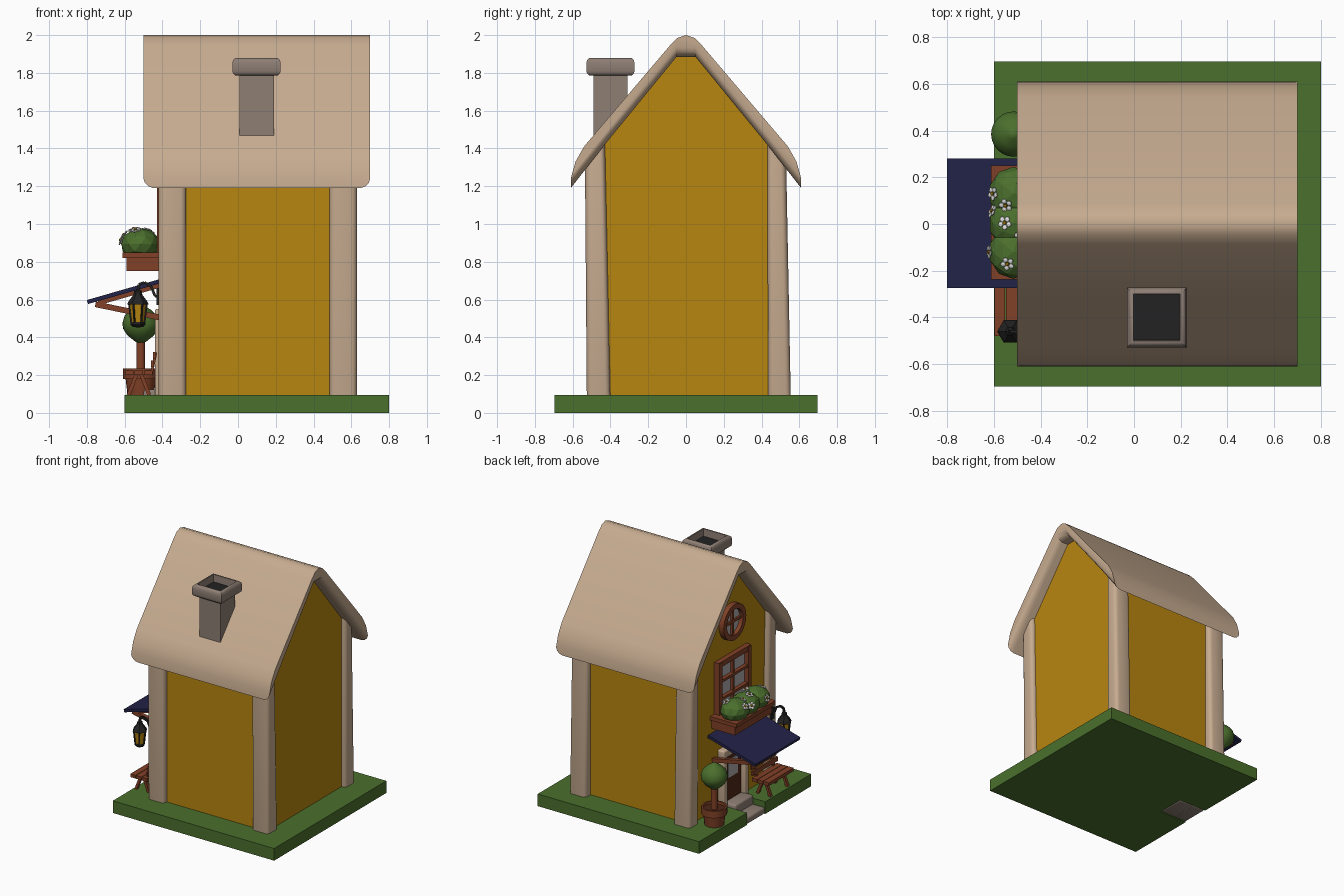
import bpy, bmesh, math
from mathutils import Vector, Matrix

if "Cube" in bpy.data.objects:
    bpy.data.objects.remove(bpy.data.objects["Cube"])


def colour(name, r, g, b):
    m = bpy.data.materials.new(name)
    m.use_nodes = True
    m.diffuse_color = (r, g, b, 1)
    bsdf = m.node_tree.nodes["Principled BSDF"]
    bsdf.inputs["Base Color"].default_value = (r, g, b, 1)
    bsdf.inputs["Roughness"].default_value = 0.8
    return m


plaster = colour("beige plaster", .57, .41, .28)
ochre = colour("ochre yellow", .48, .24, .005)
green = colour("leaf green", .07, .16, .026)
navy = colour("navy cloth", .016, .016, .065)
wood = colour("red brown wood", .22, .052, .02)
dark_wood = colour("dark brown", .08, .02, .009)
stone = colour("grey stone", .27, .21, .175)
black = colour("iron black", .016, .016, .016)
white = colour("petal white", .8, .8, .78)
glass = colour("pale glass", .42, .4, .4)


def finish(name, bm, *mats, smooth=None):
    bmesh.ops.recalc_face_normals(bm, faces=bm.faces[:])
    mesh = bpy.data.meshes.new(name)
    bm.to_mesh(mesh)
    bm.free()
    for m in mats:
        mesh.materials.append(m)
    ob = bpy.data.objects.new(name, mesh)
    bpy.context.collection.objects.link(ob)
    if smooth:
        bpy.ops.object.select_all(action='DESELECT')
        ob.select_set(True)
        bpy.context.view_layer.objects.active = ob
        bpy.ops.object.shade_smooth_by_angle(angle=math.radians(smooth))
    return ob


def block(name, mat, matrix, bevel=0):
    bm = bmesh.new()
    bmesh.ops.create_cube(bm, size=1, matrix=matrix)
    if bevel:
        bmesh.ops.bevel(bm, geom=bm.edges[:], offset=bevel, segments=3, profile=.5, affect='EDGES')
    return finish(name, bm, mat, smooth=40 if bevel else None)


def box(name, mat, x, y, z, bevel=0):
    """Axis-aligned box from (low, high) ranges."""
    mid = Vector([sum(r) / 2 for r in (x, y, z)])
    size = [r[1] - r[0] for r in (x, y, z)]
    return block(name, mat, Matrix.Translation(mid) @ Matrix.Diagonal((*size, 1)), bevel)


def beam(name, mat, p, q, width, height):
    """Bar running from p to q."""
    p, q = Vector(p), Vector(q)
    d = q - p
    turn = d.to_track_quat('X', 'Z').to_matrix().to_4x4()
    return block(name, mat, Matrix.Translation((p + q) / 2) @ turn @ Matrix.Diagonal((d.length, width, height, 1)))


def lathe(name, mat, centre, profile, sides, turn=0, smooth=None):
    """Spin (radius, height) points around a vertical axis."""
    bm = bmesh.new()
    rings = []
    for r, z in profile:
        angles = [turn + math.tau * i / sides for i in range(sides)]
        rings.append([bm.verts.new((centre[0] + r * math.cos(a), centre[1] + r * math.sin(a), z)) for a in angles])
    for a, b in zip(rings, rings[1:]):
        for i in range(sides):
            j = (i + 1) % sides
            bm.faces.new((a[i], a[j], b[j], b[i]))
    bmesh.ops.remove_doubles(bm, verts=bm.verts[:], dist=1e-5)
    return finish(name, bm, mat, smooth=smooth)


def loft(name, mat, sections, smooth=None):
    """Skin matching closed outlines and cap both ends."""
    bm = bmesh.new()
    rings = [[bm.verts.new(p) for p in s] for s in sections]
    n = len(rings[0])
    for a, b in zip(rings, rings[1:]):
        for i in range(n):
            bm.faces.new((a[i], a[(i + 1) % n], b[(i + 1) % n], b[i]))
    bm.faces.new(rings[0])
    bm.faces.new(rings[-1])
    return finish(name, bm, mat, smooth=smooth)


# Lawn with a notch for the entrance, and stone steps
lawn = [(-.6, -.695), (.8, -.695), (.8, .695), (-.6, .695), (-.6, .1), (-.36, .1), (-.36, -.125), (-.6, -.125)]
loft("lawn", green, [[(x, y, z) for x, y in lawn] for z in (0, .095)])
box("lower_step", stone, (-.6, -.48), (-.125, .1), (0, .055), .015)
box("upper_step", stone, (-.5, -.36), (-.125, .1), (0, .125), .015)

# House body and leaning corner pillars
gable = [(-.49, .09), (.49, .09), (.49, 1.39), (.05, 1.92), (-.05, 1.92), (-.49, 1.39)]
loft("walls", ochre, [[(x, y, z) for y, z in gable] for x in (-.385, .595)])
for x0, x1 in ((-.42, -.275), (.485, .63)):
    for low, high in (((-.525, -.40), (-.535, -.43)), ((.435, .555), (.43, .53))):
        bm = bmesh.new()
        bmesh.ops.create_cube(bm, size=1)
        for v in bm.verts:
            top = v.co.z > 0
            y = (high if top else low)[v.co.y > 0]
            v.co = (x1 if v.co.x > 0 else x0, y, 1.47 - 1.25 * (abs(y) - .43) if top else .06)
        bmesh.ops.bevel(bm, geom=bm.edges[:], offset=.028, segments=4, profile=.5, affect='EDGES')
        finish("corner_pillar", bm, plaster, smooth=40)

# Thick roof with curled eaves and rounded ends
outer = [(.045, 1.985), (.085, 1.945), (.54, 1.41), (.585, 1.33), (.605, 1.26), (.61, 1.19)]
inner = [(.43, 1.42), (.05, 1.885)]


def roof_section(x, lift):
    half = [(y, z + (lift if z < 1.2 else 0)) for y, z in outer] + [(y, z + lift) for y, z in inner]
    ring = [(0, 2)] + half + [(-y, z) for y, z in reversed(half)]
    return [(x, y, z) for y, z in ring]


ends = [(-.5, .05), (-.493, .028), (-.475, .01), (-.45, 0)]
loft("roof", plaster, [roof_section(x, k) for x, k in ends] + [roof_section(.2 - x, k) for x, k in reversed(ends)], 40)

# Chimney
box("chimney_shaft", stone, (.008, .19), (-.49, -.31), (1.38, 1.81))
rim = [(.09, 1.785), (.11, 1.785), (.124, 1.797), (.128, 1.81), (.128, 1.85), (.124, 1.868), (.11, 1.88), (.1, 1.88), (.097, 1.82)]
lathe("chimney_cap", stone, (.098, -.4), [(r * math.sqrt(2), z) for r, z in rim], 4, math.pi / 4, 50)
box("chimney_opening", black, (0, .196), (-.498, -.302), (1.815, 1.823))

# Door
box("door", dark_wood, (-.405, -.37), (-.11, .11), (.1, .5))
box("door_pane", glass, (-.41, -.4), (-.06, .06), (.3, .44))
for s in (-1, 1):
    box("door_jamb", plaster, (-.44, -.37), (s * .13 - .025, s * .13 + .025), (.09, .5), .01)
box("door_lintel", plaster, (-.44, -.37), (-.155, .155), (.49, .55), .01)

# Tall window
box("window_pane", glass, (-.395, -.38), (-.18, .18), (.8, 1.24))
for y in (-.18, .18):
    box("window_side", wood, (-.43, -.38), (y - .02, y + .02), (.8, 1.25))
box("window_bar", wood, (-.415, -.38), (-.01, .01), (.8, 1.24))
for z, h in ((1.235, .02), (1.1, .01), (.96, .01), (.82, .02)):
    box("window_rail", wood, (-.425, -.38), (-.2, .2), (z - h, z + h))

# Round attic window
bm = bmesh.new()
bmesh.ops.create_cone(bm, cap_ends=True, segments=32, radius1=.12, radius2=.12, depth=.015,
                      matrix=Matrix.Translation((-.387, 0, 1.505)) @ Matrix.Rotation(math.pi / 2, 4, 'Y'))
finish("round_pane", bm, glass)
ring = lathe("round_frame", wood, (0, 0), [(.1, -.02), (.1, .025), (.14, .025), (.14, -.02)], 32, smooth=40)
ring.matrix_world = Matrix.Translation((-.4, 0, 1.505)) @ Matrix.Rotation(-math.pi / 2, 4, 'Y')
box("round_bar", wood, (-.41, -.38), (-.01, .01), (1.4, 1.61))
box("round_rail", wood, (-.41, -.38), (-.11, .11), (1.495, 1.515))

# Awning and its brackets
beam("awning", navy, (-.797, .003, .587), (-.385, .003, .705), .555, .022)
for y in (-.22, .22):
    beam("awning_rafter", wood, (-.74, y, .583), (-.39, y, .683), .03, .026)
    beam("awning_brace", wood, (-.755, y, .575), (-.39, y, .50), .03, .03)

# Flower box with bush and blossoms
box("flower_box", wood, (-.59, -.385), (-.225, .235), (.75, .83))
box("flower_box_lip", wood, (-.612, -.385), (-.238, .25), (.82, .85))
bush, flowers = bmesh.new(), bmesh.new()
scale = Vector((.105, .115, .085))
for y, tilts in ((-.12, (15, 75, -30)), (.005, (-20, 20, 70)), (.13, (20, 55, -25))):
    centre = Vector((-.517, y, .893))
    bmesh.ops.create_icosphere(bush, subdivisions=2, radius=1,
                               matrix=Matrix.Translation(centre) @ Matrix.Diagonal((*scale, 1)))
    for k, tilt in enumerate(tilts):
        a, b = math.radians(tilt), (k - 1) * .45
        d = Vector((-math.sin(a) * math.cos(b), math.sin(b), math.cos(a) * math.cos(b)))
        normal = Vector([d[i] / scale[i] for i in range(3)]).normalized()
        place = Matrix.Translation(centre + d * scale) @ normal.to_track_quat('Z', 'Y').to_matrix().to_4x4()
        for i in range(6):
            t = math.tau * i / 5
            heart = i == 5
            spot = Vector((0, 0, .006)) if heart else Vector((.019 * math.cos(t), .019 * math.sin(t), .002))
            size = (.009, .009, .006, 1) if heart else (.013, .013, .005, 1)
            made = bmesh.ops.create_icosphere(flowers, subdivisions=1, radius=1,
                                              matrix=place @ Matrix.Translation(spot) @ Matrix.Diagonal(size))
            for f in {f for v in made["verts"] for f in v.link_faces}:
                f.material_index = int(heart)
finish("flower_bush", bush, green)
finish("blossoms", flowers, white, ochre)

# Potted tree
tree = (-.515, .385)
lathe("pot", wood, tree, [(0, .095), (.07, .095), (.08, .18), (.093, .18), (.093, .235), (.08, .235), (.078, .21)], 20, smooth=40)
lathe("pot_soil", dark_wood, tree, [(0, .215), (.08, .215)], 20)
lathe("tree_trunk", wood, tree, [(.024, .2), (.022, .4)], 12, smooth=40)
crown = [(0, .36), (.03, .378), (.07, .41), (.093, .445), (.097, .475), (.085, .515), (.055, .545), (.02, .567), (0, .58)]
lathe("tree_crown", green, tree, crown, 24, smooth=60)

# Bench
for i in range(3):
    x = -.575 + i * .05
    box("bench_slat", wood, (x - .023, x + .023), (-.48, -.17), (.2, .225))
for y in (-.43, -.22):
    for s in (-1, 1):
        beam("bench_leg", wood, (-.525 + s * .055, y, .095), (-.525 + s * .012, y, .205), .022, .02)
    beam("bench_post", wood, (-.46, y, .2), (-.435, y, .32), .02, .015)
for x, z in ((-.454, .26), (-.444, .305)):
    beam("bench_back", wood, (x, -.48, z), (x, -.17, z), .014, .034)

# Hanging lantern
spot = (-.53, -.46)
lathe("lantern_glass", ochre, spot, [(0, .475), (.034, .475), (.046, .58), (0, .58)], 6)
lathe("lantern_roof", black, spot, [(0, .575), (.056, .575), (.05, .59), (.024, .625), (.02, .645), (0, .66)], 6)
lathe("lantern_base", black, spot, [(0, .452), (.028, .455), (.04, .468), (.038, .48), (0, .48)], 6)
for i in range(6):
    c, s = math.cos(i * math.pi / 3), math.sin(i * math.pi / 3)
    beam("lantern_bar", black, (spot[0] + .035 * c, spot[1] + .035 * s, .47),
         (spot[0] + .048 * c, spot[1] + .048 * s, .58), .008, .008)
hook = [(-.39, .6), (-.44, .62), (-.46, .67), (-.495, .69), (-.525, .68), (-.53, .65)]
for (xa, za), (xb, zb) in zip(hook, hook[1:]):
    beam("lantern_hook", black, (xa, spot[1], za), (xb, spot[1], zb), .014, .014)
box("lantern_plate", black, (-.432, -.38), (-.48, -.44), (.57, .66))
